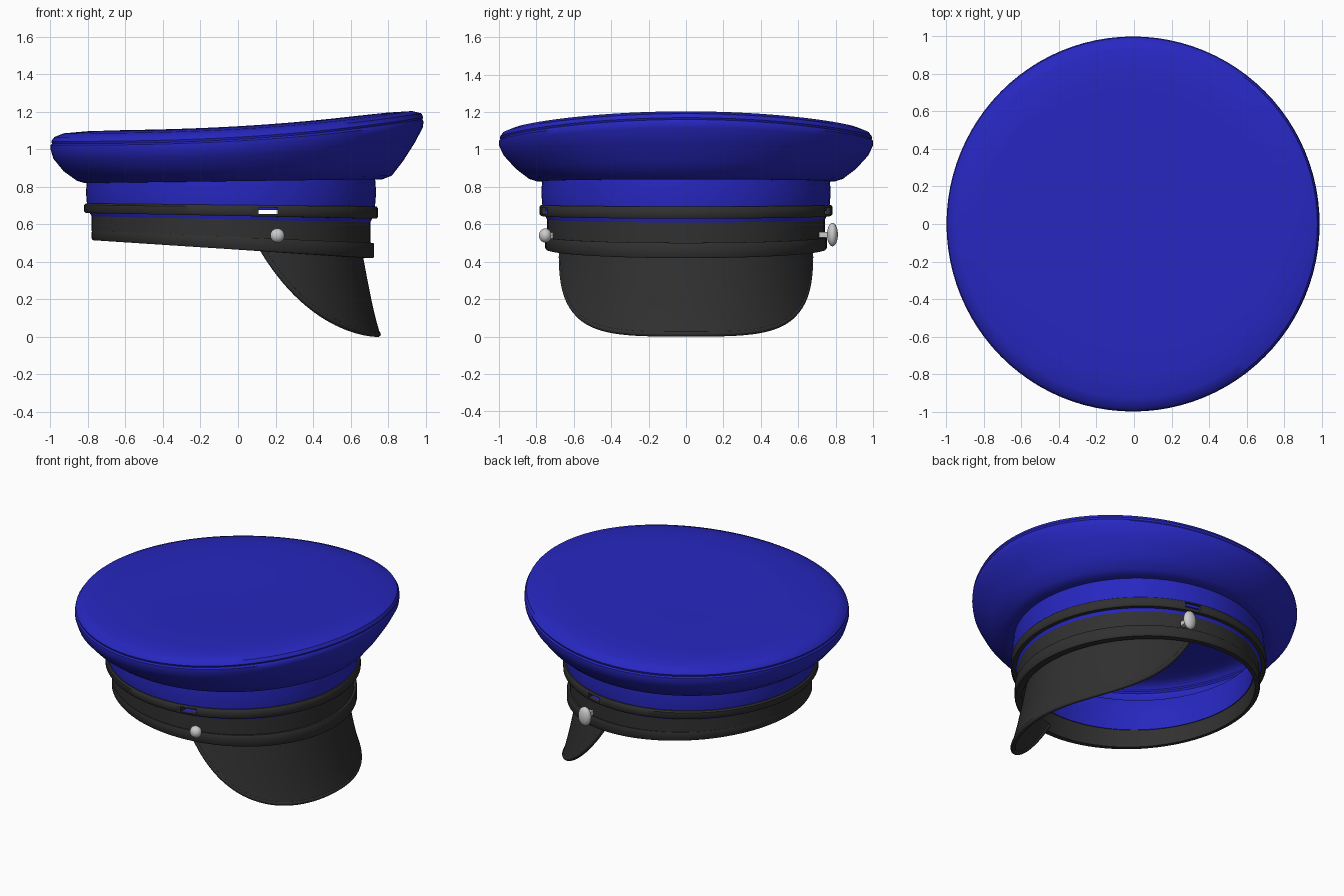
import bpy, bmesh
from math import sin, cos, pi, radians
from mathutils import Vector

cube = bpy.data.objects.get("Cube")
if cube:
    bpy.data.objects.remove(cube, do_unlink=True)

N = 96          # segments around the cap
CX = -0.037     # centre of the head band


def material(name, rgb, rough):
    m = bpy.data.materials.new(name)
    m.use_nodes = True
    m.diffuse_color = (*rgb, 1)
    bsdf = m.node_tree.nodes["Principled BSDF"]
    bsdf.inputs["Base Color"].default_value = (*rgb, 1)
    bsdf.inputs["Roughness"].default_value = rough
    return m


BLUE = material("royal blue cloth", (0.02, 0.02, 0.53), 0.8)
BLACK = material("black leather", (0.03, 0.03, 0.03), 0.6)
SILVER = material("silver metal", (0.6, 0.6, 0.6), 0.4)


def loft(name, rows, mat, wrap_u=True, wrap_v=False):
    """Skin a grid of points given as rows."""
    bm = bmesh.new()
    grid = [[bm.verts.new(p) for p in row] for row in rows]
    nr, nc = len(grid), len(grid[0])
    for i in range(nr if wrap_v else nr - 1):
        for j in range(nc if wrap_u else nc - 1):
            a, b = grid[i], grid[(i + 1) % nr]
            k = (j + 1) % nc
            bm.faces.new((a[j], a[k], b[k], b[j]))
    return finish(name, bm, mat)


def finish(name, bm, mat):
    bmesh.ops.recalc_face_normals(bm, faces=bm.faces)
    mesh = bpy.data.meshes.new(name)
    bm.to_mesh(mesh)
    bm.free()
    mesh.materials.append(mat)
    obj = bpy.data.objects.new(name, mesh)
    bpy.context.collection.objects.link(obj)
    return obj


def activate(obj):
    bpy.ops.object.select_all(action="DESELECT")
    obj.select_set(True)
    bpy.context.view_layer.objects.active = obj


def apply_modifier(obj, kind, **settings):
    activate(obj)
    mod = obj.modifiers.new(kind.title(), kind)
    for key, value in settings.items():
        setattr(mod, key, value)
    bpy.ops.object.modifier_apply(modifier=mod.name)


def smooth(obj, angle=40):
    activate(obj)
    bpy.ops.object.shade_smooth_by_angle(angle=radians(angle))


ANGLES = [2 * pi * i / N for i in range(N)]


def oval(front, back, half, height):
    """Ring reaching from back to front in x; height is a function of x and cos."""
    mid, rx = (front + back) / 2, (front - back) / 2
    return [(mid + rx * cos(a), half * sin(a), height(mid + rx * cos(a), cos(a)))
            for a in ANGLES]


def hoop(name, profile, mat):
    """Closed band from (radius, radius tilt, z, z tilt) profile points."""
    rows = [[(CX + (r + rt * cos(a)) * cos(a), (r + rt * cos(a)) * sin(a), z + zt * cos(a))
             for a in ANGLES] for r, rt, z, zt in profile]
    return loft(name, rows, mat, wrap_v=True)


# Crown: flared underside, piped rim, sloping top that rises to the front
def rim_z(x):
    return 1.03 + 0.13 * max(0, (x + 1) / 2) ** 2.5


under = [(0, 0.72, -0.79, 0.765), (0, 0.77, -0.82, 0.80), (0.06, 0.82, -0.86, 0.84),
         (0.3, 0.88, -0.93, 0.91), (0.62, 0.945, -0.985, 0.975),
         (0.86, 0.985, -1, 1), (0.96, 0.99, -1, 1), (1, 0.983, -0.992, 0.992)]
over = [(0.012, 0.988, -0.996, 0.996), (0.035, 0.978, -0.98, 0.98),
        (0.055, 0.93, -0.93, 0.93), (0.066, 0.8, -0.8, 0.8), (0.07, 0.6, -0.6, 0.6),
        (0.065, 0.3, -0.3, 0.3), (0.06, 0.01, -0.01, 0.01)]
rows = []
for f, front, back, half in under:
    rows.append(oval(front, back, half, lambda x, c: (0.83 + 0.01 * c) * (1 - f) + rim_z(c) * f))
for lift, front, back, half in over:
    rows.append(oval(front, back, half, lambda x, c: rim_z(x) + lift))
crown = loft("crown", rows, BLUE)
bm = bmesh.new()
bm.from_mesh(crown.data)
bmesh.ops.holes_fill(bm, edges=[e for e in bm.edges if e.is_boundary and e.verts[0].co.xy.length < 0.1])
bmesh.ops.recalc_face_normals(bm, faces=bm.faces)
bm.to_mesh(crown.data)
bm.free()
apply_modifier(crown, "SOLIDIFY", thickness=0.012, offset=-1)

# Cloth wall with its lining, leather band with a raised strap, and piping
wall = hoop("cloth_wall", [(0.73, 0, 0.6, -0.02), (0.765, 0, 0.67, -0.01), (0.768, 0, 0.7, 0),
                           (0.774, 0, 0.77, 0), (0.768, 0, 0.845, 0), (0.745, 0, 0.845, 0),
                           (0.715, 0, 0.75, 0), (0.705, 0, 0.6, -0.02)], BLUE)
band = hoop("leather_band", [(0.715, 0, 0.467, -0.048), (0.747, 0.01, 0.467, -0.048),
                             (0.753, 0.01, 0.475, -0.048), (0.753, 0.01, 0.526, -0.032),
                             (0.75, 0.008, 0.533, -0.032), (0.743, 0, 0.533, -0.032),
                             (0.743, 0, 0.66, -0.01), (0.72, 0, 0.66, -0.01),
                             (0.71, 0, 0.61, -0.02)], BLACK)
piping = hoop("piping", [(0.735, 0, 0.645, -0.015), (0.776, 0, 0.645, -0.015),
                         (0.784, 0, 0.655, -0.015), (0.784, 0, 0.693, -0.01),
                         (0.776, 0, 0.703, -0.008), (0.735, 0, 0.703, -0.008)], BLACK)


# Side slots cut through band, piping and the lower cloth
def cut_slot(targets, low, high):
    bm = bmesh.new()
    bmesh.ops.create_cube(bm, size=1)
    bmesh.ops.scale(bm, verts=bm.verts, vec=(0.1, 2, high - low))
    bmesh.ops.translate(bm, verts=bm.verts, vec=(0.16, 0, (low + high) / 2))
    cutter = finish("slot_cutter", bm, BLACK)
    cutter.hide_render = True
    for target in targets:
        apply_modifier(target, "BOOLEAN", object=cutter, operation="DIFFERENCE", solver="EXACT")
    bpy.data.objects.remove(cutter, do_unlink=True)


cut_slot([piping, band], 0.656, 0.69)
cut_slot([wall], 0.656, 0.675)


# Visor: flaring cone section hanging from the front of the band
def visor_point(t, v):
    a = radians(76) * t
    top = 0.49 - 0.045 * cos(a)
    low = 0.014 + 0.455 * abs(t) ** 3.5
    z = top + (low - top) * v
    drop = max(0, 0.47 - z) / 0.46
    r = 0.685 + 0.085 * drop + 0.015 * drop ** 4
    return Vector((CX + r * cos(a), r * sin(a), z))


SPAN = [i / 32 for i in range(-32, 33)]
visor = loft("visor", [[visor_point(t, v / 12) for t in SPAN] for v in range(13)], BLACK, wrap_u=False)
apply_modifier(visor, "SOLIDIFY", thickness=0.022, offset=0)

# Rounded bead along the visor edge
path = [visor_point(t, 1) for t in SPAN]
rows = []
for i, p in enumerate(path):
    along = (path[min(i + 1, len(path) - 1)] - path[max(i - 1, 0)]).normalized()
    out = Vector((p.x - CX, p.y, 0)).normalized()
    side = along.cross(out).normalized()
    out = side.cross(along)
    rows.append([p + 0.015 * (cos(a) * out + sin(a) * side)
                 for a in (2 * pi * k / 10 for k in range(10))])
bead = loft("visor_bead", rows, BLACK)


# Side buttons: domed disc on a short shank
def button(name, centre, size, inner_y):
    bm = bmesh.new()
    dome = bmesh.ops.create_uvsphere(bm, u_segments=24, v_segments=14, radius=1)["verts"]
    bmesh.ops.scale(bm, verts=dome, vec=size)
    bmesh.ops.translate(bm, verts=dome, vec=centre)
    shank = bmesh.ops.create_cube(bm, size=1)["verts"]
    bmesh.ops.scale(bm, verts=shank, vec=(0.03, abs(centre[1] - inner_y), 0.03))
    bmesh.ops.translate(bm, verts=shank, vec=(centre[0], (centre[1] + inner_y) / 2, centre[2]))
    return finish(name, bm, SILVER)


right_button = button("right_button", (0.21, -0.752, 0.54), (0.038, 0.034, 0.038), -0.71)
left_button = button("left_button", (0.21, 0.783, 0.545), (0.045, 0.029, 0.063), 0.71)

for obj in (crown, wall, band, piping, visor, bead, right_button, left_button):
    smooth(obj)
